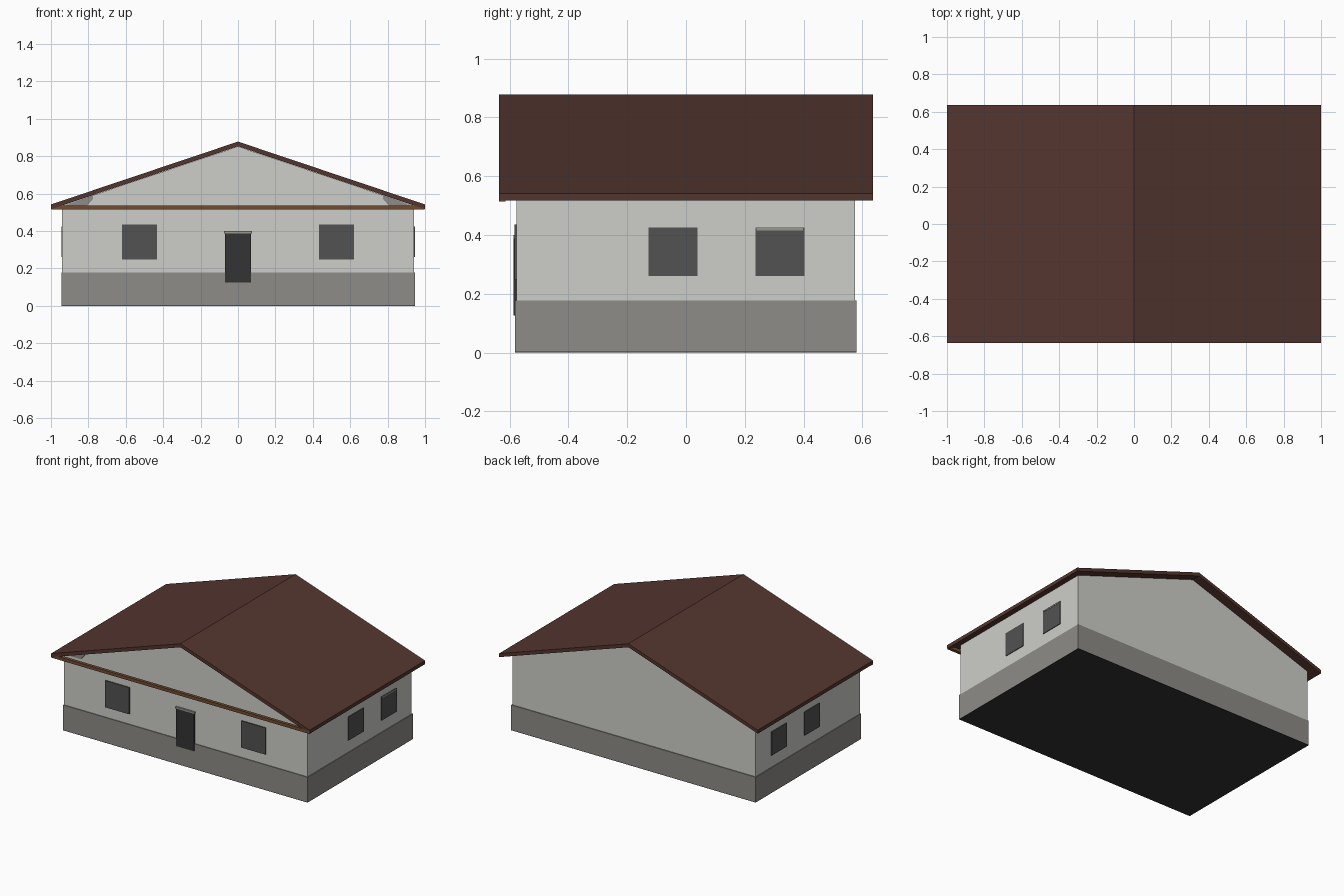
import bpy, bmesh

if "Cube" in bpy.data.objects:
    bpy.data.objects.remove(bpy.data.objects["Cube"])


def lin(c):
    c /= 255
    return c / 12.92 if c <= 0.04045 else ((c + 0.055) / 1.055) ** 2.4


def material(name, r, g, b):
    m = bpy.data.materials.new(name)
    m.diffuse_color = (lin(r), lin(g), lin(b), 1)
    m.use_nodes = True
    m.node_tree.nodes["Principled BSDF"].inputs["Base Color"].default_value = m.diffuse_color
    return m


WALL = material("off_white_plaster", 206, 207, 201)
PLINTH = material("grey_stone", 142, 140, 135)
ROOF = material("red_brown_roof", 84, 54, 47)
WOOD = material("brown_wood", 112, 76, 50)
GLASS = material("dark_grey_glass", 82, 82, 82)
DARK = material("near_black", 51, 51, 53)
TRIM = material("light_grey_trim", 152, 152, 144)


def prism(name, profile, y0, y1, mat):
    """Extrude an xz outline from y0 to y1."""
    bm = bmesh.new()
    face = bm.faces.new([bm.verts.new((x, y0, z)) for x, z in profile])
    ext = bmesh.ops.extrude_face_region(bm, geom=[face])
    moved = [v for v in ext["geom"] if isinstance(v, bmesh.types.BMVert)]
    bmesh.ops.translate(bm, verts=moved, vec=(0, y1 - y0, 0))
    bmesh.ops.recalc_face_normals(bm, faces=bm.faces)
    mesh = bpy.data.meshes.new(name)
    bm.to_mesh(mesh)
    bm.free()
    mesh.materials.append(mat)
    obj = bpy.data.objects.new(name, mesh)
    bpy.context.collection.objects.link(obj)
    return obj


def box(name, x0, x1, y0, y1, z0, z1, mat):
    return prism(name, [(x0, z0), (x1, z0), (x1, z1), (x0, z1)], y0, y1, mat)


# Walls with both gables in one pentagon outline
prism("walls", [(-0.94, 0.17), (0.94, 0.17), (0.94, 0.536), (0, 0.852), (-0.94, 0.536)],
      -0.576, 0.575, WALL)

# Stone plinth and dark underside
box("plinth", -0.945, 0.945, -0.582, 0.581, 0.003, 0.177, PLINTH)
box("floor_underside", -0.945, 0.945, -0.582, 0.581, 0, 0.003, DARK)

# Pitched roof sheet with overhang
prism("roof", [(-1, 0.517), (-1, 0.542), (0, 0.878), (1, 0.542), (1, 0.517), (0, 0.853)],
      -0.636, 0.636, ROOF)

# Tie beam across the front gable
box("front_beam", -0.998, 0.998, -0.636, -0.614, 0.514, 0.536, WOOD)

# Door and lintel
box("door", -0.07, 0.07, -0.587, -0.57, 0.126, 0.388, DARK)
box("door_lintel", -0.074, 0.074, -0.587, -0.57, 0.388, 0.4, TRIM)

for s, side in ((-1, "left"), (1, "right")):
    # Grey corner panels of the front gable
    prism(f"gable_corner_{side}",
          [(s * 0.775, 0.59), (s * 0.775, 0.572), (s * 0.81, 0.532), (s * 0.935, 0.532)],
          -0.579, -0.574, PLINTH)
    # Front window
    a, b = sorted((s * 0.433, s * 0.62))
    box(f"front_window_{side}", a, b, -0.584, -0.57, 0.249, 0.435, GLASS)
    # Side windows
    a, b = sorted((s * 0.93, s * 0.945))
    for y0, label in ((-0.128, "middle"), (0.236, "rear")):
        box(f"{side}_window_{label}", a, b, y0, y0 + 0.167, 0.26, 0.425, GLASS)
# Trim strip on the right rear window
box("window_trim", 0.94, 0.947, 0.24, 0.399, 0.415, 0.424, TRIM)
